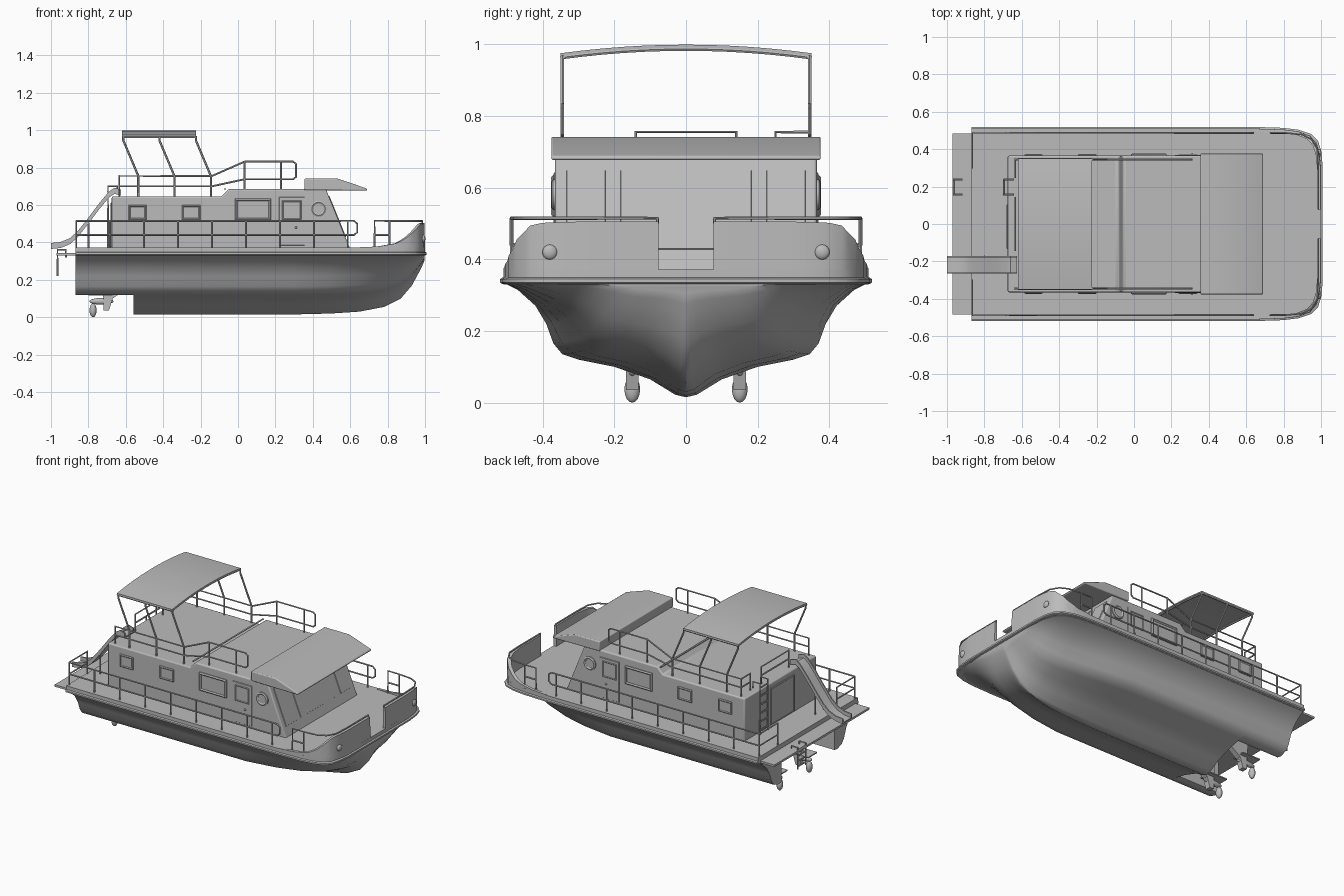
import bpy, math
from mathutils import Vector

old = bpy.data.objects.get("Cube")
if old:
    bpy.data.objects.remove(old, do_unlink=True)

grey = bpy.data.materials.new("plain grey")
grey.use_nodes = True
COLOUR = (0.5, 0.5, 0.5, 1)
grey.diffuse_color = COLOUR
for node in grey.node_tree.nodes:
    if node.type == 'BSDF_PRINCIPLED':
        node.inputs["Base Color"].default_value = COLOUR


def activate(ob):
    bpy.ops.object.select_all(action='DESELECT')
    ob.select_set(True)
    bpy.context.view_layer.objects.active = ob


def finish(ob, bevel=0):
    activate(ob)
    if bevel:
        mod = ob.modifiers.new("soft edges", 'BEVEL')
        mod.width, mod.segments, mod.limit_method = bevel, 3, 'ANGLE'
    bpy.ops.object.shade_smooth_by_angle(angle=math.radians(35))
    return ob


def loft(name, rings, bevel=0):
    """Skin closed rings of equal length and cap both ends."""
    n = len(rings[0])
    verts = [p for r in rings for p in r]
    faces = [(k * n + i, k * n + (i + 1) % n, (k + 1) * n + (i + 1) % n, (k + 1) * n + i)
             for k in range(len(rings) - 1) for i in range(n)]
    faces += [tuple(range(n))[::-1], tuple(range(len(verts) - n, len(verts)))]
    me = bpy.data.meshes.new(name)
    me.from_pydata(verts, [], faces)
    me.materials.append(grey)
    ob = bpy.data.objects.new(name, me)
    bpy.context.collection.objects.link(ob)
    activate(ob)
    bpy.ops.object.mode_set(mode='EDIT')
    bpy.ops.mesh.select_all(action='SELECT')
    bpy.ops.mesh.normals_make_consistent(inside=False)
    bpy.ops.object.mode_set(mode='OBJECT')
    return finish(ob, bevel)


def box(name, lo, hi, bevel=0):
    return loft(name, [[(lo[0], lo[1], z), (hi[0], lo[1], z), (hi[0], hi[1], z), (lo[0], hi[1], z)]
                       for z in (lo[2], hi[2])], bevel)


def side_prism(name, profile, half, bevel=0):
    return loft(name, [[(x, y, z) for x, z in profile] for y in (-half, half)], bevel)


def tubes(name, paths, r=0.005, closed=False):
    cu = bpy.data.curves.new(name, 'CURVE')
    cu.dimensions, cu.bevel_depth, cu.bevel_resolution = '3D', r, 1
    cu.use_fill_caps = True
    for path in paths:
        sp = cu.splines.new('POLY')
        sp.points.add(len(path) - 1)
        sp.use_cyclic_u = closed
        for pt, p in zip(sp.points, path):
            pt.co = (*p, 1)
    cu.materials.append(grey)
    ob = bpy.data.objects.new(name, cu)
    bpy.context.collection.objects.link(ob)
    activate(ob)
    bpy.ops.object.convert(target='MESH')
    return finish(bpy.context.object)


def ball(name, at, scale):
    bpy.ops.mesh.primitive_uv_sphere_add(segments=16, ring_count=8, location=at)
    ob = bpy.context.object
    ob.name, ob.scale = name, scale
    ob.data.materials.append(grey)
    return finish(ob)


def panel(name, corners, normal, rim=0.008):
    """Thin pane with a raised frame around it."""
    n = Vector(normal).normalized()
    pts = [Vector(c) for c in corners]
    loft(name, [[tuple(p - n * 0.002) for p in pts], [tuple(p + n * 0.004) for p in pts]])
    tubes(name + "_frame", [pts], rim, True)


def lerp(table, x):
    for (a, u), (b, v) in zip(table, table[1:]):
        if x <= b:
            return u + (v - u) * max(0, x - a) / (b - a)
    return table[-1][1]


# hull: one half-section carried along the keel line
PLAN = [(-.87, .51), (.65, .51), (.8, .505), (.88, .495), (.94, .472), (.975, .435), (.992, .38), (1, .3)]
KEEL = [(-.56, .015), (.3, .015), (.5, .02), (.65, .03), (.78, .055), (.87, .1), (.93, .17),
        (.965, .235), (.985, .275), (.998, .305)]
HALF = [(0, .015), (.03, .022), (.1, .065), (.2, .1), (.3, .12), (.345, .135), (.37, .165),
        (.39, .22), (.42, .27), (.47, .315), (.51, .335)]
rings = []
for x, keel in KEEL:
    b, t = lerp(PLAN, x), max(0, (x - .3) / .7) ** 1.5
    half = []
    for y, z in HALF:
        w = (z - .015) / .32
        half.append((y / .51 * (1 - .75 * t * (1 - w)) * b, keel + w * (.335 - keel)))
    rings.append([(x, -y, z) for y, z in half[:0:-1]] + [(x, y, z) for y, z in half])
loft("hull", rings)
for s, side in ((1, "left"), (-1, "right")):
    sec = [(.27, .335), (.27, .125)] + HALF[4:]
    loft(side + "_stern_pod", [[(x, s * y, z) for y, z in sec] for x in (-.87, -.56)])


# deck, rub rail and swim platform
def plan_ring(z, grow=0):
    half = [(x + (grow if x > .9 else 0), y + grow) for x, y in PLAN]
    return [(x, y, z) for x, y in half] + [(x, -y, z) for x, y in half[::-1]]


loft("deck", [plan_ring(.33), plan_ring(.372)])
loft("rub_rail", [plan_ring(.331, .002), plan_ring(.335, .009), plan_ring(.345, .009), plan_ring(.349, .002)])
box("swim_platform", (-.97, -.485, .33), (-.86, .485, .343))

# raised bow sides, lights, bow and side rails
TOP = [(.65, .374), (.75, .378), (.85, .395), (.9, .42), (.95, .465), (.98, .5), (1, .505)]
for s, side in ((1, "left"), (-1, "right")):
    path = [(x, lerp(PLAN, x)) for x in (.65, .75, .8, .85, .88, .91, .94, .96, .975, .985, .992)]
    path += [(1, .3), (1, .077)]
    wall = []
    for x, y in path:
        xi, yi, h = .6 + (x - .6) * .95, y * .965 if y > .1 else y, lerp(TOP, x)
        wall.append([(x, s * y, .36), (x - .003, s * y, h), (xi, s * yi, h), (xi, s * yi, .36)])
    loft(side + "_bow_wall", wall)
    ball(side + "_bow_light", (.99, s * .38, .42), (.012, .021, .021))
    y = s * .487
    bow = [(.73, y, .37), (.73, y, .515), (.81, y, .515), (.9, s * .478, .515), (.95, s * .452, .515),
           (.98, s * .4, .515), (.985, s * .3, .515), (.985, s * .08, .515), (.985, s * .08, .5)]
    tubes(side + "_bow_rail", [bow, [(.81, y, .37), (.81, y, .515)], [(.73, y, .44), (.81, y, .44)]])
    rail = [(-.865, s * .3, .37), (-.865, s * .3, .515), (-.865, y, .515), (.62, y, .515),
            (.638, y, .5), (.638, y, .455), (.62, y, .44), (-.865, y, .44), (-.865, s * .3, .44)]
    posts = [[(-.865 + i * .1815, y, .37), (-.865 + i * .1815, y, .515)] for i in range(9)]
    tubes(side + "_side_rail", [rail] + posts)

# cabin with stepped roof, and the visor
side_prism("cabin", [(-.675, .365), (-.675, .645), (-.09, .645), (-.05, .685), (.47, .685), (.6, .365)], .365, .008)
visor = [(.355, .68), (.355, .742), (.53, .742), (.69, .688), (.69, .677)]
side_prism("visor", visor, .376, .006)
box("roof_seam", (-.075, -.36, .684), (-.065, .36, .688))


# windscreen
def slope(y, z):
    return (.6 - (z - .365) * .13 / .32, y, z)


for name, a, b in (("centre_windscreen", -.18, .18), ("left_windscreen", .228, .33), ("right_windscreen", -.33, -.228)):
    panel(name, [slope(a, .43), slope(b, .43), slope(b, .645), slope(a, .645)], (.32, 0, .13), .004)

# side windows, doors and portholes
OPENINGS = [("aft_window", -.58, -.495, .525, .595, .008), ("middle_window", -.295, -.205, .525, .595, .008),
            ("large_window", -.01, .17, .525, .628, .011), ("door_window", .24, .335, .525, .62, .007),
            ("side_door", .222, .355, .385, .64, .003)]
for s, side in ((1, "left_"), (-1, "right_")):
    for name, a, b, lo, hi, rim in OPENINGS:
        y = s * .366
        panel(side + name, [(a, y, lo), (b, y, lo), (b, y, hi), (a, y, hi)], (0, s, 0), rim)
    ring = [(.43 + .035 * math.cos(i * math.pi / 12), s * .367, .58 + .035 * math.sin(i * math.pi / 12))
            for i in range(24)]
    panel(side + "porthole", ring, (0, s, 0), .009)
    ball(side + "door_knob", (.31, s * .372, .48), (.006, .008, .006))
panel("rear_door", [(-.676, y, z) for y, z in ((-.13, .38), (.1, .38), (.1, .61), (-.13, .61))], (-1, 0, 0), .006)

# sunshade over the roof with its posts
arch = [(-.35 + i * .7 / 12) for i in range(13)]
under = [(y, .967 + .024 * (1 - (y / .35) ** 2)) for y in arch]
shade = under + [(y, z + .008) for y, z in under[::-1]]
loft("sunshade", [[(x, y, z) for y, z in shade] for x in (-.62, -.225)])
for x in (-.613, -.232):
    tubes("sunshade_bow", [[(x, y, z - .004) for y, z in under]], .006)
for s, side in ((1, "left"), (-1, "right")):
    y = s * .345
    tubes(side + "_shade_posts", [[(a, y, .97), (a, y, .945), (a + .08, y, .755), (a + .08, y, .645)]
                                  for a in (-.613, -.42, -.225)], .006)
    tubes(side + "_shade_edge", [[(-.62, y, .965), (-.225, y, .965)]], .007)
    # roof rail
    upper = [(-.635, y, .645), (-.635, y, .755), (-.14, y, .755), (.035, y, .832), (.295, y, .832),
             (.31, y, .82), (.31, y, .75), (.295, y, .738), (.035, y, .738), (-.14, y, .7), (-.635, y, .7)]
    posts = [[(x, y, .645), (x, y, h)] for x, h in ((-.535, .755), (-.34, .755), (.035, .832), (.23, .832))]
    tubes(side + "_roof_rail", [upper] + posts)
tubes("rear_roof_rail", [[(-.635, .345, .755), (-.635, .25, .755), (-.635, .25, .645)],
                         [(-.635, .345, .7), (-.635, .25, .7)],
                         [(-.635, .14, .645), (-.635, .14, .755), (-.635, -.14, .755), (-.635, -.14, .645)],
                         [(-.635, .14, .7), (-.635, -.14, .7)]])


# roof ladder and swim ladder
def ladder(name, x, lo, hi, bend, count):
    sides = [[(x, y, lo), (x, y, hi), (x + bend, y, hi), (x + bend, y, hi - .04)] for y in (.158, .238)]
    rungs = [[(x, .158, z), (x, .238, z)] for z in (lo + (i + .5) * (hi - lo) / count for i in range(count))]
    tubes(name, sides + rungs)


ladder("roof_ladder", -.695, .37, .7, .05, 6)
ladder("swim_ladder", -.965, .22, .36, .045, 4)

# water slide: channel section along a curve
SLIDE = [(-.625, .65), (-.66, .66), (-.69, .64), (-.74, .58), (-.8, .5), (-.86, .425), (-.9, .39), (-.95, .37), (-1, .365)]
channel = [(-.047, 0), (.047, 0), (.047, .032), (.039, .032), (.039, .008), (-.039, .008), (-.039, .032), (-.047, .032)]
loft("slide", [[(x, y - .217, z) for y, z in ((u, h + v) for u, v in channel)] for x, h in SLIDE])
tubes("slide_supports", [[(-.8, y, .37), (-.8, y, .505)] for y in (-.26, -.174)])

# stern drives with propellers
for s, side in ((1, "left"), (-1, "right")):
    y = s * .15
    side_prism(side + "_drive_leg", [(-.56, .32), (-.74, .3), (-.72, .1), (-.72, .035), (-.69, .035), (-.67, .1), (-.6, .15), (-.56, .15)],
               .018).location.y = y
    box(side + "_drive_plate", (-.8, y - .045, .115), (-.67, y + .045, .122))
    ball(side + "_drive_hub", (-.73, y, .085), (.065, .018, .018))
    ball(side + "_propeller", (-.775, y, .037), (.019, .022, .037))
